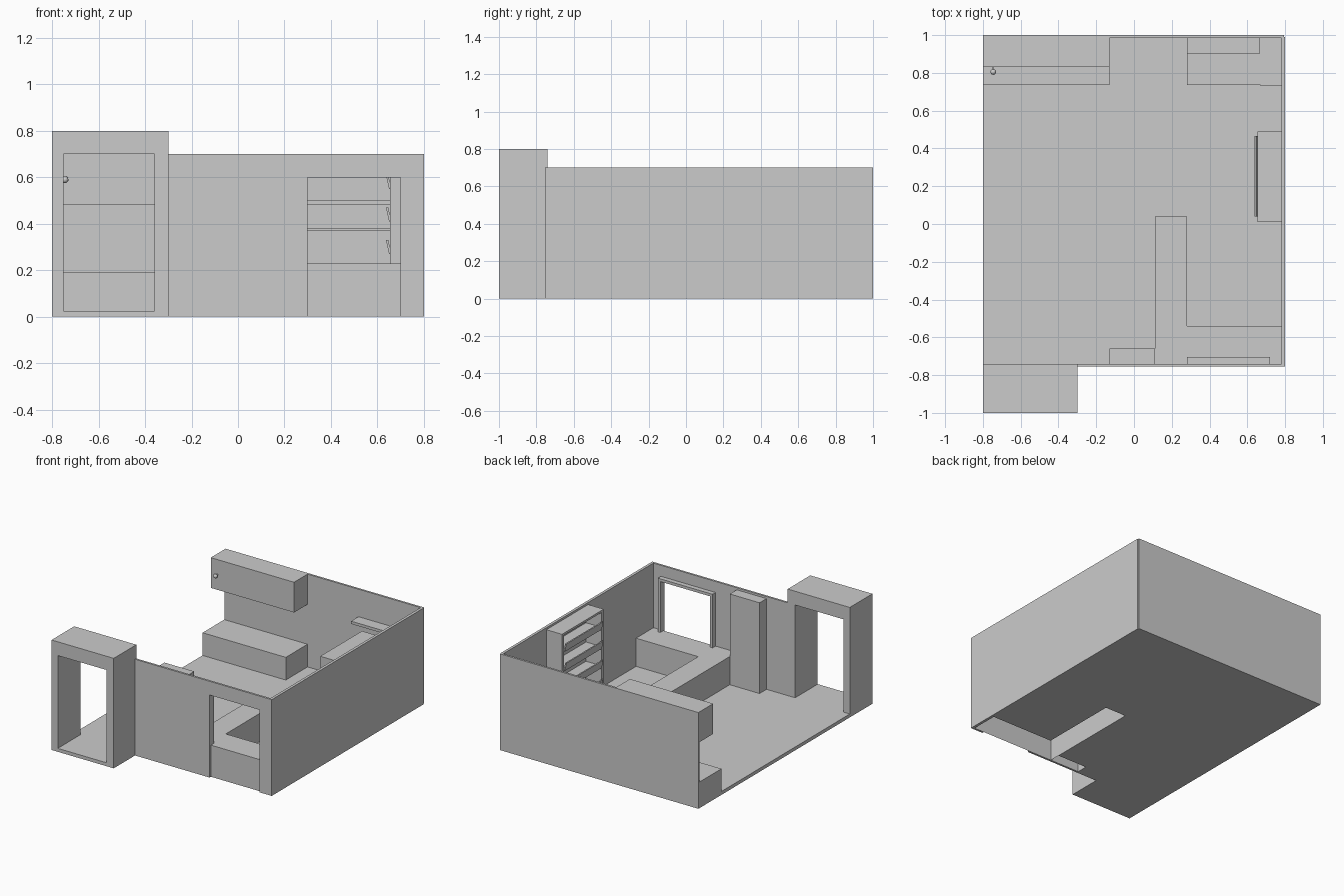
import bpy, bmesh

if "Cube" in bpy.data.objects:
    bpy.data.objects.remove(bpy.data.objects["Cube"])


def prism(name, pts, axis, lo, hi, open_bottom=False):
    """Extrude a 2D profile along an axis: 'x' -> (y,z), 'y' -> (x,z), 'z' -> (x,y)."""
    place = {'x': lambda a, b, t: (t, a, b),
             'y': lambda a, b, t: (a, t, b),
             'z': lambda a, b, t: (a, b, t)}[axis]
    bm = bmesh.new()
    face = bm.faces.new([bm.verts.new(place(a, b, lo)) for a, b in pts])
    new = bmesh.ops.extrude_face_region(bm, geom=[face], use_keep_orig=True)['geom']
    for v in new:
        if isinstance(v, bmesh.types.BMVert):
            v.co['xyz'.index(axis)] = hi
    bmesh.ops.recalc_face_normals(bm, faces=bm.faces)
    if open_bottom:
        low = [f for f in bm.faces if f.normal.z < -0.9]
        bmesh.ops.delete(bm, geom=low, context='FACES_ONLY')
    me = bpy.data.meshes.new(name)
    bm.to_mesh(me)
    bm.free()
    ob = bpy.data.objects.new(name, me)
    bpy.context.collection.objects.link(ob)
    return ob


def box(name, x0, x1, y0, y1, z0, z1, open_bottom=False):
    return prism(name, [(x0, y0), (x1, y0), (x1, y1), (x0, y1)], 'z', z0, z1, open_bottom)


# Floor, left out under the front counter and the tall cabinet
prism('floor', [(-.75, -1), (-.36, -1), (-.36, -.74), (-.13, -.74), (-.13, -.66),
                (.11, -.66), (.11, .04), (.28, .04), (.28, -.54), (.78, -.54),
                (.78, .985), (-.8, .985), (-.8, -.74), (-.75, -.74)], 'z', 0, .025)

# Walls
box('back_wall', -.8, .795, .985, 1, 0, .7)
box('right_wall', .78, .8, -.755, .99, 0, .7)
prism('front_wall', [(-.3, 0), (.3, 0), (.3, .6), (.7, .6), (.7, 0),
                     (.78, 0), (.78, .7), (-.3, .7)], 'y', -.755, -.74)

# Entrance passage
prism('entrance', [(-.8, 0), (-.75, 0), (-.75, .7), (-.36, .7), (-.36, 0),
                   (-.3, 0), (-.3, .8), (-.8, .8)], 'y', -1, -.74)

# Front counter and tall cabinet
prism('l_counter', [(.11, -.74), (.78, -.74), (.78, -.54), (.28, -.54),
                    (.28, .04), (.11, .04)], 'z', 0, .23, True)
box('tall_cabinet', -.13, .11, -.74, -.66, 0, .685, True)

# Window frame on the inside
prism('window_frame', [(.28, .23), (.3, .23), (.3, .6), (.7, .6), (.7, .23),
                       (.72, .23), (.72, .62), (.28, .62)], 'y', -.74, -.705)

# Back cabinets with a round knob
box('lower_cabinet', -.8, -.13, .735, .985, 0, .19)
box('upper_cabinet', -.8, -.13, .83, .985, .48, .7)
bpy.ops.mesh.primitive_uv_sphere_add(segments=16, ring_count=8, radius=.015,
                                     location=(-.745, .805, .59))
knob = bpy.context.object
knob.name = 'knob'
bpy.ops.object.shade_smooth()
prism('knob_stem', [(-.749, .586), (-.741, .586), (-.741, .594), (-.749, .594)], 'y', .805, .83)

# Desk, wall shelf and side panel in the back corner
box('desk_top', .28, .67, .735, .985, .37, .38)
box('wall_shelf', .28, .665, .9, .985, .48, .5)
box('corner_cabinet', .67, .78, .73, .985, 0, .38)

# Display rack on the right wall
for side, y in (('front', .01), ('back', .465)):
    box('rack_side_' + side, .655, .78, y, y + .025, 0, .685)
box('rack_top', .655, .78, .035, .465, .67, .685)
for i in range(4):
    z = .13 + .14 * i
    box(f'rack_shelf_{i}', .655, .78, .035, .465, z, z + .012)
    prism(f'rack_lip_{i}', [(.65, z), (.659, z), (.647, z + .06), (.637, z + .06)],
          'y', .04, .465)
